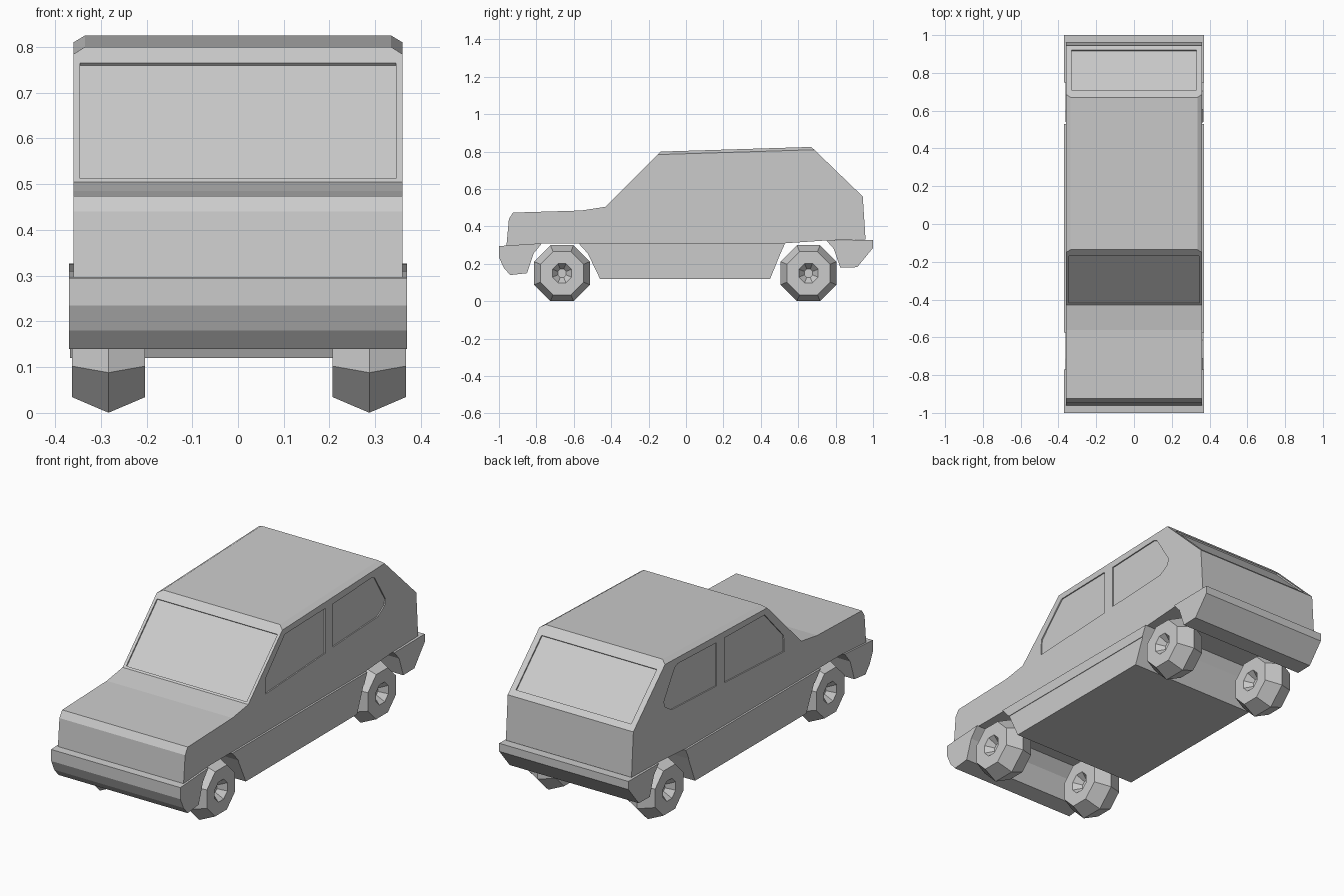
import bpy, bmesh, math
from mathutils import Vector

if "Cube" in bpy.data.objects:
    bpy.data.objects.remove(bpy.data.objects["Cube"], do_unlink=True)

grey = bpy.data.materials.new("light grey")
grey.use_nodes = True
tone = (0.6, 0.6, 0.6, 1)
grey.diffuse_color = tone
grey.node_tree.nodes["Principled BSDF"].inputs["Base Color"].default_value = tone


def finish(name, bm):
    bmesh.ops.recalc_face_normals(bm, faces=bm.faces)
    mesh = bpy.data.meshes.new(name)
    bm.to_mesh(mesh)
    bm.free()
    mesh.materials.append(grey)
    ob = bpy.data.objects.new(name, mesh)
    bpy.context.scene.collection.objects.link(ob)
    return ob


def loft(name, sections):
    """Skin matching (y, z) outlines placed at successive x positions."""
    bm = bmesh.new()
    rings = [[bm.verts.new((x, y, z)) for y, z in pts] for x, pts in sections]
    n = len(rings[0])
    for a, b in zip(rings, rings[1:]):
        for i in range(n):
            j = (i + 1) % n
            bm.faces.new((a[i], a[j], b[j], b[i]))
    bm.faces.new(rings[0])
    bm.faces.new(rings[-1])
    return finish(name, bm)


def prism(name, pts, x0, x1):
    return loft(name, [(x0, pts), (x1, pts)])


def carve(target, cutter):
    mod = target.modifiers.new("recess", "BOOLEAN")
    mod.operation, mod.solver, mod.object = "DIFFERENCE", "EXACT", cutter
    bpy.context.view_layer.objects.active = target
    bpy.ops.object.modifier_apply(modifier=mod.name)
    bpy.data.objects.remove(cutter, do_unlink=True)


def slab(a, b, depth):
    """Thin quad around the line a-b: depth inside, more outside."""
    a, b = Vector(a), Vector(b)
    d = (b - a).normalized()
    inward = Vector((d.y, -d.x))
    return [a + inward * depth, b + inward * depth, b - inward * 0.04, a - inward * 0.04]


# Upper body with chamfered roof sides
def outline(roof_front, roof_rear):
    return [(-0.96, 0.295), (-0.947, 0.44), (-0.925, 0.474), (-0.56, 0.485),
            (-0.43, 0.505), roof_front, roof_rear, (0.945, 0.56), (0.96, 0.33),
            (0.75, 0.325), (0.53, 0.31), (-0.58, 0.31), (-0.77, 0.31)]


full = outline((-0.135, 0.8), (0.67, 0.825))
low = outline((-0.151, 0.784), (0.686, 0.81))
body = loft("upper_body", [(-0.36, low), (-0.335, full), (0.335, full), (0.36, low)])

# Recessed windscreen and rear window
carve(body, prism("windscreen", slab((-0.422, 0.513), (-0.17, 0.765), 0.007), -0.345, 0.345))
carve(body, prism("rear_window", slab((0.71, 0.786), (0.92, 0.584), 0.007), -0.33, 0.33))

# Recessed side windows
door_window = [(-0.29, 0.505), (-0.285, 0.59), (-0.13, 0.755), (0.2, 0.762), (0.2, 0.53)]
back_window = [(0.265, 0.538), (0.265, 0.762), (0.58, 0.775), (0.605, 0.765),
               (0.695, 0.62), (0.685, 0.59), (0.63, 0.555)]
for pts in (door_window, back_window):
    for side in (-1, 1):
        carve(body, prism("side_window", pts, side * 0.354, side * 0.42))

# Bumpers, slightly wider than the body
prism("front_bumper", [(-1, 0.295), (-1, 0.235), (-0.975, 0.18), (-0.94, 0.14),
                       (-0.85, 0.15), (-0.815, 0.255), (-0.77, 0.31)], -0.37, 0.37)
prism("rear_bumper", [(1, 0.327), (1, 0.285), (0.915, 0.182), (0.825, 0.18),
                      (0.79, 0.28), (0.75, 0.325)], -0.37, 0.37)

# Floor and sills between the wheel arches
prism("sill_strip", [(-0.575, 0.31), (-0.525, 0.255), (0.505, 0.255), (0.53, 0.31)], -0.37, 0.37)
prism("floor_and_sills", [(-0.525, 0.255), (-0.46, 0.12), (0.45, 0.12), (0.505, 0.255)],
      -0.367, 0.367)


# Octagonal wheels with a ridged tread and a dished hub on both faces
def wheel(name, x, y):
    half = [(-0.04, 0.024), (-0.08, 0.056), (-0.08, 0.125)]
    profile = half + [(0, 0.162)] + [(-w, r) for w, r in reversed(half)]

    def ring(r):
        angles = [math.tau * (k + 0.5) / 8 for k in range(8)]
        return [(y + r * math.cos(a), 0.15 + r * math.sin(a)) for a in angles]
    loft(name, [(x + w, ring(r)) for w, r in profile])


for end, y in (("front", -0.663), ("rear", 0.655)):
    for side, x in (("left", 0.287), ("right", -0.283)):
        wheel(f"{end}_{side}_wheel", x, y)
